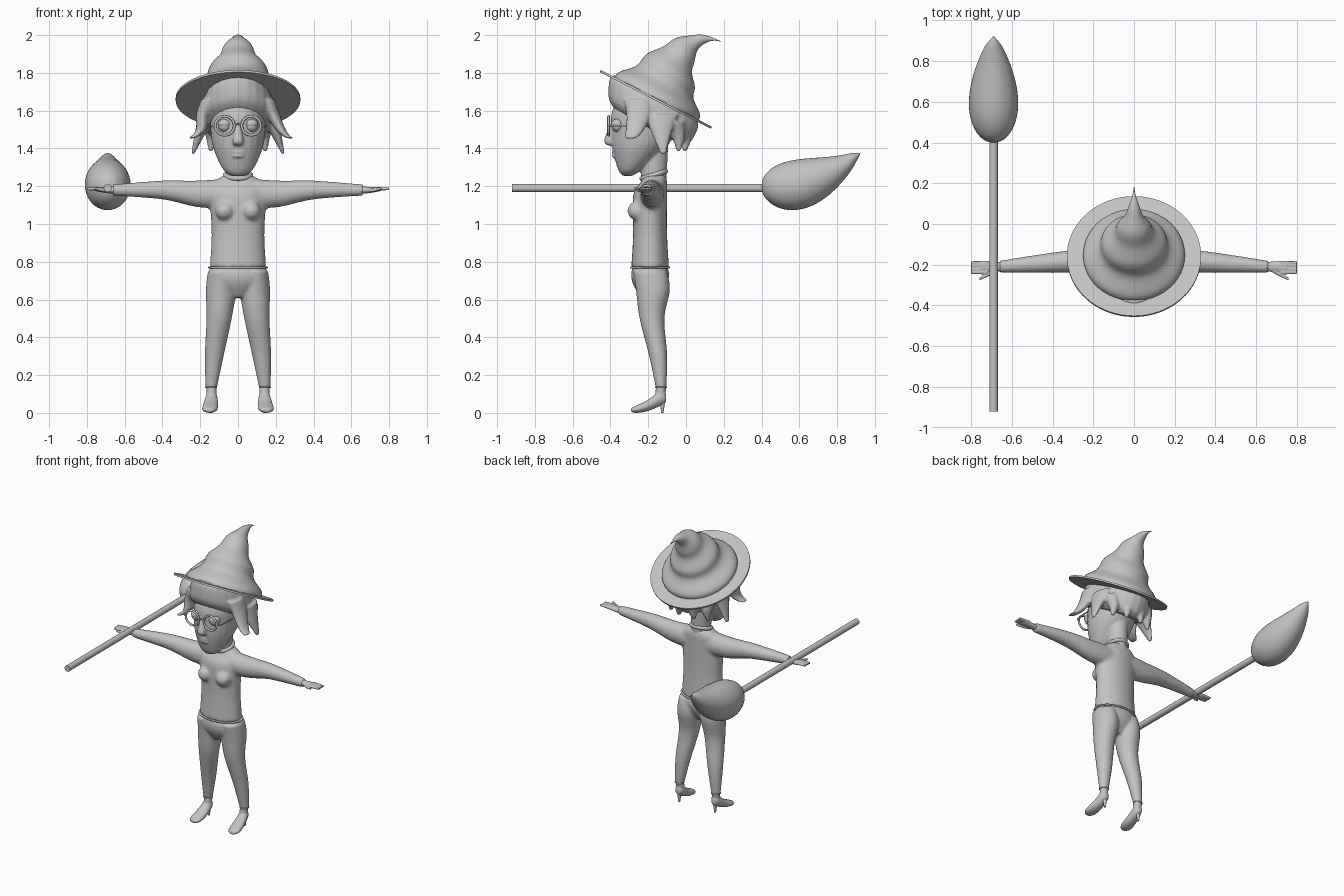
import bpy, bmesh
from math import cos, sin, pi, radians
from mathutils import Matrix, Vector
from mathutils.geometry import interpolate_bezier

default_cube = bpy.data.objects.get("Cube")
if default_cube:
    bpy.data.objects.remove(default_cube, do_unlink=True)

grey = bpy.data.materials.new("plain_grey")
grey.use_nodes = True
grey.diffuse_color = (.55, .55, .55, 1)
grey.node_tree.nodes["Principled BSDF"].inputs["Base Color"].default_value = grey.diffuse_color

SIDES = {"left": 1, "right": -1}
BODY_Y = -.19
NECK_Y = -.17
HAT_TILT = -27
FORWARD = 90
BROOM_X, BROOM_Z = -.69, 1.19
EYE_X, EYE_Z, LENS_Y = .07, 1.52, -.41


def curve_through(keys, steps):
    """Smooth interpolation through the key sections."""
    for i in range(len(keys) - 1):
        before, start = keys[max(i - 1, 0)], keys[i]
        end, after = keys[i + 1], keys[min(i + 2, len(keys) - 1)]
        for k in range(steps):
            t = k / steps
            ease = t * t * (3 - 2 * t)
            leave, arrive = t * (1 - t) ** 2 / 2, t * t * (t - 1) / 2
            yield start.lerp(end, ease) + (end - before) * leave + (after - start) * arrive
    yield keys[-1]


def loft(bm, keys, side=1, tilt=0, sideways=False, steps=5, segments=24):
    """Skin elliptic sections (x, y, z, half width, half depth); a sixth value is the tilt."""
    keys = [Vector(tuple(key) + (tilt,) * (6 - len(key))) for key in keys]
    rings = []
    for x, y, z, wide, deep, angle in curve_through(keys, steps):
        angle = radians(angle)
        across, along = Vector((1, 0, 0)), Vector((0, cos(angle), sin(angle)))
        if sideways:
            across, along = Vector((0, 1, 0)), Vector((0, 0, 1))
        ring = []
        for i in range(segments):
            turn = 2 * pi * i / segments
            point = Vector((x, y, z)) + across * wide * cos(turn) + along * deep * sin(turn)
            point.x *= side
            ring.append(bm.verts.new(point))
        rings.append(ring)
    for lower, upper in zip(rings, rings[1:]):
        for i in range(segments):
            bm.faces.new((lower[i - 1], lower[i], upper[i], upper[i - 1]))
    bm.faces.new(rings[0])
    bm.faces.new(rings[-1])


def tube(bm, points, first, last, flat=1, **options):
    """Loft with evenly tapering sections."""
    count = len(points) - 1
    radii = [first + (last - first) * i / count for i in range(count + 1)]
    loft(bm, [(*p, r, r * flat) for p, r in zip(points, radii)], **options)


def ball(bm, centre, size):
    bmesh.ops.create_uvsphere(bm, u_segments=24, v_segments=12, radius=1,
                              matrix=Matrix.LocRotScale(Vector(centre), None, Vector(size)))


def dress(obj, name):
    obj.name = name
    obj.data.materials.append(grey)
    bpy.ops.object.shade_smooth_by_angle(angle=radians(50))


def finish(bm, name, voxel=0, soften=3):
    """Turn the mesh into an object; a voxel size fuses overlapping forms into one skin."""
    bmesh.ops.recalc_face_normals(bm, faces=bm.faces)
    mesh = bpy.data.meshes.new(name)
    bm.to_mesh(mesh)
    bm.free()
    obj = bpy.data.objects.new(name, mesh)
    bpy.context.collection.objects.link(obj)
    bpy.ops.object.select_all(action='DESELECT')
    obj.select_set(True)
    bpy.context.view_layer.objects.active = obj
    dress(obj, name)
    if voxel:
        fuse = obj.modifiers.new("fuse", 'REMESH')
        fuse.mode, fuse.voxel_size, fuse.use_smooth_shade = 'VOXEL', voxel, True
        relax = obj.modifiers.new("relax", 'SMOOTH')
        relax.iterations = soften


def hoop(name, centre, radius, thickness, lean=0, stretch=1):
    bpy.ops.mesh.primitive_torus_add(location=centre, rotation=(radians(lean), 0, 0),
                                     major_radius=radius, minor_radius=thickness)
    bpy.context.object.scale.x = stretch
    dress(bpy.context.object, name)


def rod(name, centre, radius, depth, lean):
    bpy.ops.mesh.primitive_cylinder_add(vertices=64, radius=radius, depth=depth, location=centre,
                                        rotation=(radians(lean), 0, 0))
    dress(bpy.context.object, name)


# Sweater: torso, bust and sleeves
bm = bmesh.new()
loft(bm, [(0, BODY_Y, .77, .15, .1), (0, BODY_Y, .95, .14, .09), (0, BODY_Y, 1.15, .15, .09),
          (0, NECK_Y, 1.22, .13, .07), (0, NECK_Y, 1.26, .07, .06)])
for side in SIDES.values():
    ball(bm, (.07 * side, -.26, 1.07), (.05, .05, .05))
    loft(bm, [(.06, -.18, 1.16, .07, .08), (.22, -.18, 1.16, .06, .07), (.4, BODY_Y, 1.18, .05, .05),
              (.66, -.21, 1.18, .03, .03)], side=side, sideways=True)
finish(bm, "sweater", .01, 5)
hoop("sweater_hem", (0, BODY_Y, .77), .1, .006, stretch=1.5)
hoop("collar", (0, NECK_Y, 1.26), .066, .013, lean=17)

# Trousers: hips and legs
bm = bmesh.new()
loft(bm, [(0, BODY_Y, .8, .13, .08), (0, BODY_Y, .74, .155, .1), (0, BODY_Y, .68, .14, .09),
          (0, BODY_Y, .61, .03, .05)])
for side in SIDES.values():
    loft(bm, [(.09, BODY_Y, .75, .07, .09), (.09, -.175, .65, .08, .09), (.1, -.18, .5, .067, .066),
              (.126, -.147, .3, .05, .048), (.142, -.132, .13, .03, .028)], side=side)
finish(bm, "trousers", .009)

for label, side in SIDES.items():
    # Shoe with a thin heel
    bm = bmesh.new()
    tube(bm, [(.14, -.13, .15), (.14, -.14, .07)], .028, .026, side=side)
    loft(bm, [(.14, -.105, .08, .016, .02), (.14, -.13, .08, .03, .04), (.145, -.2, .04, .04, .03),
              (.15, -.26, .02, .04, .02), (.15, -.29, .015, .02, .01)], side=side, tilt=FORWARD)
    finish(bm, label + "_shoe", .006, 2)
    bm = bmesh.new()
    tube(bm, [(.14, -.125, .06), (.14, -.125, .03), (.14, -.125, 0)], .014, .006, side=side)
    finish(bm, label + "_shoe_heel")
    hoop(label + "_ankle_cuff", (.142 * side, -.132, .135), .028, .004)

    # Hand: palm, four fingers and thumb
    bm = bmesh.new()
    loft(bm, [(.64, -.21, 1.18, .023, .02), (.69, -.21, 1.18, .026, .017),
              (.75, -.21, 1.185, .03, .012)], side=side, sideways=True)
    for finger in range(4):
        y = BODY_Y - .016 * finger
        tube(bm, [(.72, y, 1.186), (.8, y, 1.186)], .01, .007, side=side, sideways=True)
    tube(bm, [(.68, -.225, 1.18), (.72, -.25, 1.18), (.76, -.27, 1.19)], .013, .007,
         side=side, sideways=True)
    finish(bm, label + "_hand", .004, 1)

# Neck, head, nose and lips
bm = bmesh.new()
tube(bm, [(0, NECK_Y, 1.22), (0, NECK_Y, 1.44)], .06, .07, flat=1.1)
loft(bm, [(0, -.31, 1.255, .03, .025), (0, -.295, 1.29, .08, .065), (0, -.25, 1.4, .13, .14),
          (0, -.22, 1.5, .146, .176), (0, -.21, 1.58, .146, .185), (0, -.2, 1.68, .125, .16)])
loft(bm, [(0, -.385, 1.53, .012, .015), (0, -.408, 1.44, .029, .026), (0, -.395, 1.415, .015, .014)])
for z in (1.36, 1.38):
    ball(bm, (0, -.375, z), (.032, .018, .009))
finish(bm, "head", .007, 2)

# Eyes and round glasses
for label, side in SIDES.items():
    for part, lift, size in (("_eye", 0, .034), ("_eyelid", .01, .037)):
        bm = bmesh.new()
        ball(bm, (EYE_X * side, -.36, EYE_Z + lift), (size, size, size - lift))
        finish(bm, label + part)
    hoop(label + "_lens_rim", (EYE_X * side, LENS_Y, EYE_Z), .05, .007, lean=FORWARD)
    bm = bmesh.new()
    tube(bm, [(.12, LENS_Y, EYE_Z), (.14, -.39, EYE_Z), (.15, -.28, EYE_Z)], .005, .005,
         side=side, tilt=FORWARD)
    finish(bm, label + "_glasses_arm")
bm = bmesh.new()
tube(bm, [(-.025, LENS_Y, EYE_Z), (0, LENS_Y, EYE_Z + .01), (.025, LENS_Y, EYE_Z)], .005, .005,
     sideways=True)
finish(bm, "glasses_bridge")

# Hair: tilted cap, flicked side locks and a ragged nape
bm = bmesh.new()
loft(bm, [(0, NECK_Y, 1.68, .16, .24), (0, NECK_Y, 1.64, .185, .265), (0, BODY_Y, 1.55, .19, .245),
          (0, BODY_Y, 1.505, .15, .2)], tilt=HAT_TILT)
for side in SIDES.values():
    flick = .015 * (side - 1)
    tube(bm, [(.15, -.25, 1.66), (.185, -.25, 1.58), (.225 + flick, -.27, 1.5),
              (.265 + flick, -.29, 1.46), (.305 + flick, -.305, 1.45)], .045, .01, flat=1.8, side=side)
    tube(bm, [(.16, -.13, 1.58), (.2, -.13, 1.48), (.24, -.12, 1.37)], .05, .008, flat=1.8, side=side)
    for x, y in ((.135, -.04), (.05, -.005)):
        tube(bm, [(x, y - .03, 1.54), (x, y, 1.46), (x + .01, y, 1.385)], .06, .01, side=side)
finish(bm, "hair", .008)

# Hat: flat brim, wrinkled crown curling back to a point
rod("hat_brim", (0, -.16, 1.66), .33, .012, HAT_TILT)
bm = bmesh.new()
spine = interpolate_bezier(Vector((0, -.155, 1.665)), Vector((0, -.08, 1.81)),
                           Vector((0, 0, 2.04)), Vector((0, .185, 1.966)), 40)
crown = []
for i, point in enumerate(spine):
    t = i / len(spine)
    radius = .25 * (1 - t) ** 1.5 * (1 + .06 * sin(t * 8 * pi))
    crown.append((*point, radius, radius, HAT_TILT - 78 * t * t))
loft(bm, crown, steps=2, segments=48)
finish(bm, "hat_crown")

# Broom: straight handle and a swept, pointed bundle
rod("broom_handle", (BROOM_X, -.24, BROOM_Z), .021, 1.36, FORWARD)
bm = bmesh.new()
bundle = []
for i in range(21):
    t = (i / 20) ** 1.5
    width = .004 + .117 * max(sin(pi * t ** .7), 0) ** .7
    bundle.append((BROOM_X, .4 + .52 * t, BROOM_Z + .01 + .17 * t ** 3, width, width * 1.1))
loft(bm, bundle, tilt=FORWARD, steps=2, segments=40)
finish(bm, "broom_bristles")
